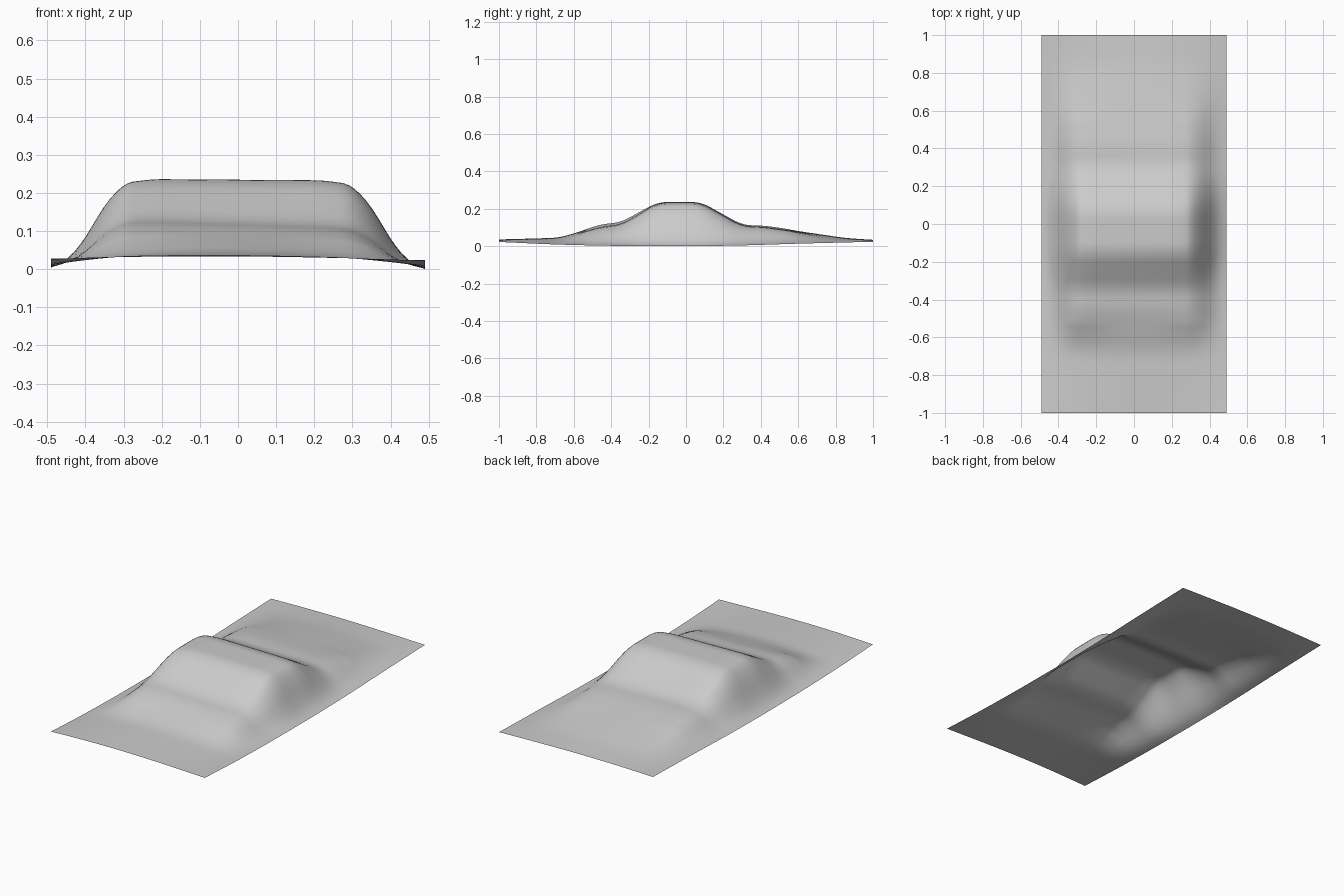
import bpy
import bmesh
import math

cube = bpy.data.objects.get("Cube")
if cube:
    bpy.data.objects.remove(cube, do_unlink=True)

HALF_W, HALF_L = 0.49, 1.0
COLS, ROWS = 64, 128

# Height along the middle, height of the side hems, sideways tilt, wall section
RIDGE = [(-1, .037), (-.68, .046), (-.44, .115), (-.35, .121), (-.15, .236),
         (.08, .236), (.3, .112), (.42, .108), (.85, .045), (1, .035)]
HEM = [(-1, .024), (-.7, .01), (-.4, .003), (0, .001), (.3, .005), (.6, .015), (1, .025)]
TILT = [(-1, .25), (-.4, .28), (-.15, .03), (.1, .03), (.4, .15), (1, .2)]
WALL = [(0, 1), (.22, 1), (.295, .96), (.345, .74), (.41, .27), (.45, .08), (.49, 0)]


def lerp(points, t):
    t = min(max(t, points[0][0]), points[-1][0])
    for (a, u), (b, v) in zip(points, points[1:]):
        if t <= b:
            return u + (v - u) * (t - a) / (b - a)
    return points[-1][1]


def soft(points, t, radius):
    """Rounded polyline: average of neighbouring samples, exact at its ends."""
    r = min(radius, t - points[0][0], points[-1][0] - t)
    return sum(lerp(points, t + r * k / 3) for k in range(-3, 4)) / 7


def height(x, y):
    ridge = soft(RIDGE, y, .045)
    hem = soft(HEM, y, .1) + .004 * (HALF_W - x)
    # A gentle bow at the ends turns into steep walls over the hump
    steep = min(max((ridge - .04) / .05, 0), 1)
    bow = math.cos(x / HALF_W * math.pi / 2)
    wall = soft(WALL, abs(x), .02)
    section = bow + (wall - bow) * steep
    top = ridge * (1 - soft(TILT, y, .06) * x)
    return hem + (top - hem) * section


# Draped cloth sheet
bm = bmesh.new()
bmesh.ops.create_grid(bm, x_segments=COLS, y_segments=ROWS, size=1)
for v in bm.verts:
    v.co.x *= HALF_W
    v.co.y *= HALF_L
    v.co.z = height(v.co.x, v.co.y)
lowest = min(v.co.z for v in bm.verts)
for v in bm.verts:
    v.co.z -= lowest
for f in bm.faces:
    f.smooth = True
    if f.normal.z < 0:
        f.normal_flip()

mesh = bpy.data.meshes.new("draped_sheet")
bm.to_mesh(mesh)
bm.free()
sheet = bpy.data.objects.new("draped_sheet", mesh)
bpy.context.collection.objects.link(sheet)

# Plain grey cloth
grey = bpy.data.materials.new("light grey cloth")
grey.use_nodes = True
colour = (.6, .6, .6, 1)
grey.diffuse_color = colour
grey.node_tree.nodes["Principled BSDF"].inputs["Base Color"].default_value = colour
mesh.materials.append(grey)
